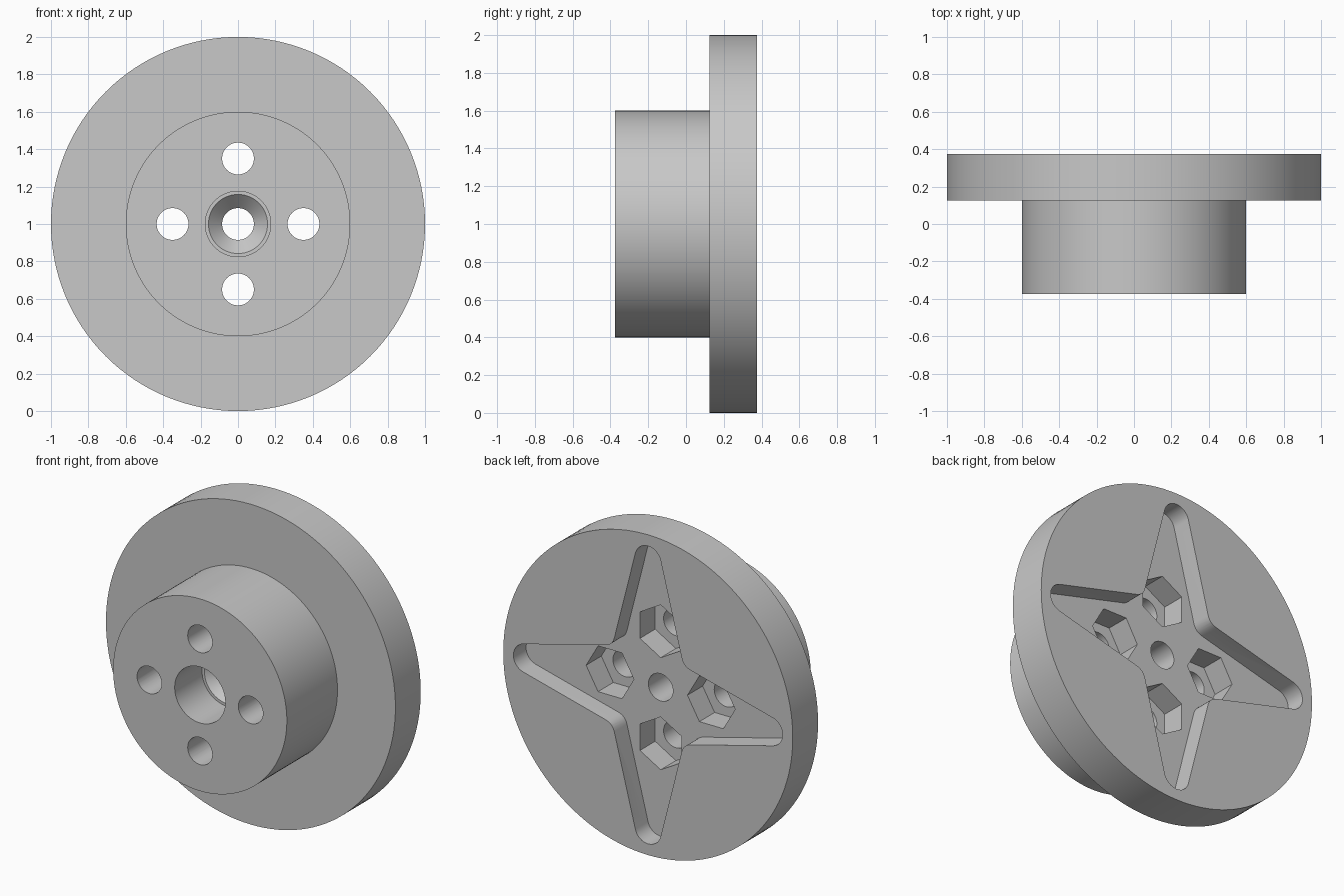
import bpy, bmesh
from math import pi, sin, cos, atan2
from mathutils import Vector, Matrix

cube = bpy.data.objects.get("Cube")
if cube:
    bpy.data.objects.remove(cube, do_unlink=True)

grey = bpy.data.materials.new("plain_grey")
grey.use_nodes = True
colour = (0.58, 0.58, 0.58, 1)
grey.diffuse_color = colour
grey.node_tree.nodes["Principled BSDF"].inputs["Base Color"].default_value = colour

BACK = 0.375          # rear face of the flange
RECESS = 0.25         # floor of the star recess
HEX_FLOOR = 0.10      # floor of the nut pockets
BOLT_RADIUS = 0.35
HOLE = 0.085
AXIS_Z = 1.0


def finish(bm, name):
    bmesh.ops.recalc_face_normals(bm, faces=bm.faces)
    mesh = bpy.data.meshes.new(name)
    bm.to_mesh(mesh)
    bm.free()
    mesh.materials.append(grey)
    ob = bpy.data.objects.new(name, mesh)
    ob.location.z = AXIS_Z
    bpy.context.collection.objects.link(ob)
    return ob


def lathe(name, profile, steps=128):
    """Revolve a closed (radius, y) profile around the y axis."""
    bm = bmesh.new()
    rings = [[bm.verts.new((r * cos(2 * pi * i / steps), y, r * sin(2 * pi * i / steps)))
              for r, y in profile] for i in range(steps)]
    n = len(profile)
    for i in range(steps):
        a, b = rings[i], rings[(i + 1) % steps]
        for j in range(n):
            k = (j + 1) % n
            bm.faces.new((a[j], a[k], b[k], b[j]))
    return finish(bm, name)


def prism(name, outline, y0, y1):
    """Extrude an (x, z) outline from y0 to y1."""
    bm = bmesh.new()
    face = bm.faces.new([bm.verts.new((x, y0, z)) for x, z in outline])
    new = bmesh.ops.extrude_face_region(bm, geom=[face])["geom"]
    verts = [v for v in new if isinstance(v, bmesh.types.BMVert)]
    bmesh.ops.translate(bm, verts=verts, vec=(0, y1 - y0, 0))
    return finish(bm, name)


def polygon(centre, radius, sides, turn=0.0):
    return [(centre.x + radius * cos(turn + 2 * pi * i / sides),
             centre.y + radius * sin(turn + 2 * pi * i / sides)) for i in range(sides)]


def star_outline(tip_centre=0.84, tip_radius=0.09, corner=0.245, fillet=0.05):
    """Four tapering arms with round tips and softened inner corners."""
    inner = Vector((corner, corner))
    slope = atan2(tip_centre - corner, corner - tip_radius)   # arm side normal
    spread = pi / 2 - (pi / 2 - slope)
    arm = [Vector((tip_centre + tip_radius * cos(t), tip_radius * sin(t)))
           for t in (-spread + 2 * spread * i / 16 for i in range(17))]
    # rounded inner corner as a short quadratic curve
    start = inner + (arm[-1] - inner).normalized() * fillet
    end = Vector((start.y, start.x))
    for i in range(7):
        t = i / 6
        arm.append(start * (1 - t) ** 2 + inner * 2 * t * (1 - t) + end * t * t)
    return [tuple(Matrix.Rotation(q * pi / 2, 2) @ p) for q in range(4) for p in arm]


def cut(target, cutter):
    mod = target.modifiers.new("cut", "BOOLEAN")
    mod.operation = "DIFFERENCE"
    mod.solver = "EXACT"
    mod.object = cutter
    cutter.hide_render = True
    bpy.context.view_layer.objects.active = target
    bpy.ops.object.modifier_apply(modifier=mod.name)
    bpy.data.objects.remove(cutter, do_unlink=True)


# Flanged hub with a countersunk, counterbored centre hole
hub = lathe("flanged_hub", [
    (0.175, -BACK), (0.6, -BACK), (0.6, 0.125), (1.0, 0.125), (1.0, BACK),
    (HOLE, BACK), (HOLE, -0.03), (0.158, -0.105), (0.175, -0.105)])

# Star recess in the rear face
cut(hub, prism("star_cutter", star_outline(), RECESS, BACK + 0.1))

# Four bolt holes, each with a hexagonal nut pocket pointing outward
for q in range(4):
    angle = q * pi / 2
    centre = Vector((cos(angle), sin(angle))) * BOLT_RADIUS
    cut(hub, prism("nut_cutter", polygon(centre, 0.165, 6, angle), HEX_FLOOR, BACK + 0.1))
    cut(hub, prism("bolt_cutter", polygon(centre, HOLE, 48), -0.5, 0.5))

# Smooth round walls, keep edges crisp
bpy.ops.object.select_all(action="DESELECT")
hub.select_set(True)
bpy.context.view_layer.objects.active = hub
bpy.ops.object.shade_smooth_by_angle(angle=pi / 6)
